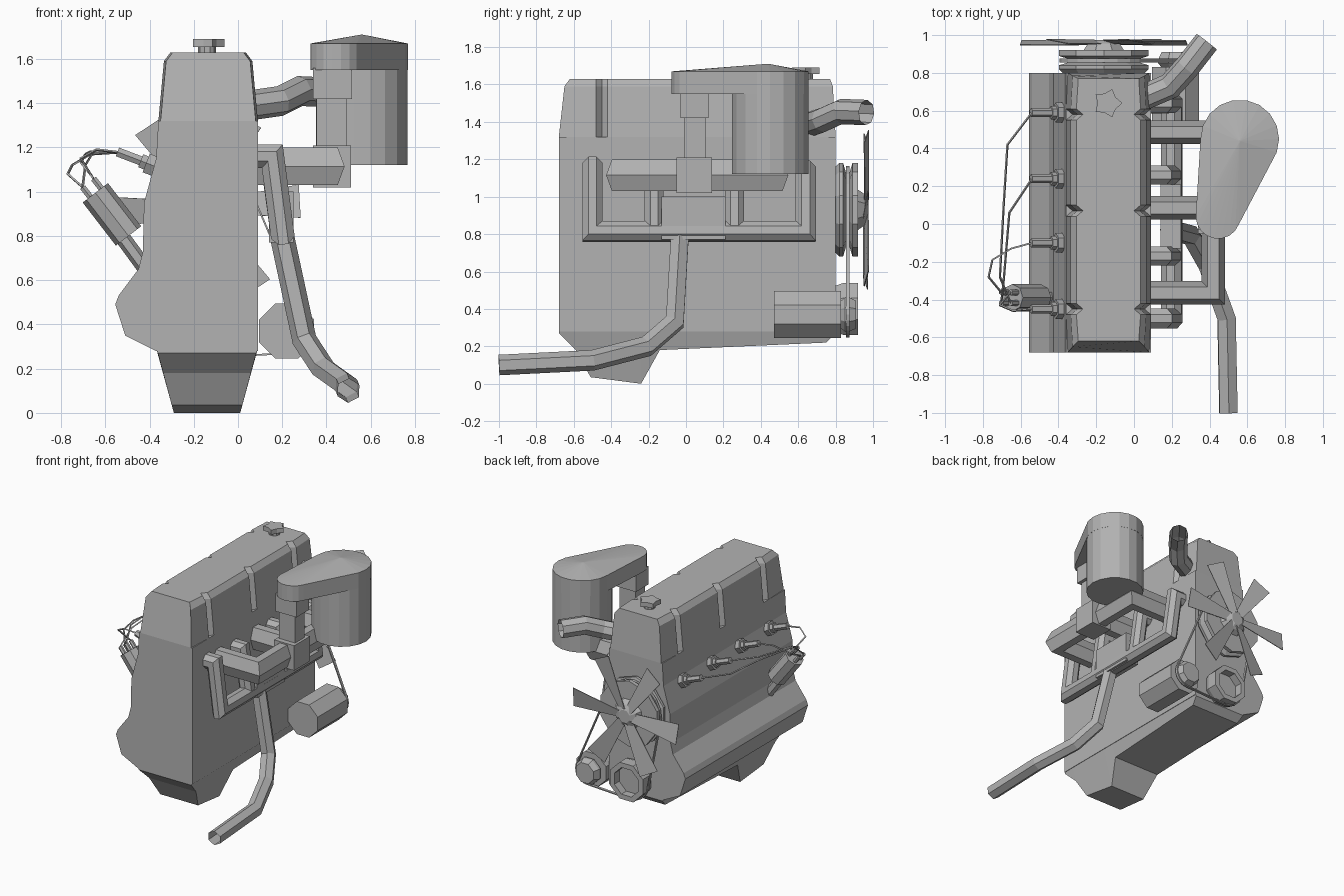
import bpy, bmesh, math
from mathutils import Vector, geometry

cube = bpy.data.objects.get("Cube")
if cube:
    bpy.data.objects.remove(cube, do_unlink=True)

metal = bpy.data.materials.new("engine_grey")
metal.use_nodes = True
GREY = (0.45, 0.45, 0.45, 1)
metal.diffuse_color = GREY
metal.node_tree.nodes["Principled BSDF"].inputs["Base Color"].default_value = GREY


def make(name, verts, faces):
    bm = bmesh.new()
    vs = [bm.verts.new(v) for v in verts]
    for f in faces:
        bm.faces.new([vs[i] for i in f])
    bmesh.ops.recalc_face_normals(bm, faces=bm.faces)
    mesh = bpy.data.meshes.new(name)
    bm.to_mesh(mesh)
    bm.free()
    mesh.materials.append(metal)
    ob = bpy.data.objects.new(name, mesh)
    bpy.context.collection.objects.link(ob)
    return ob


def loft(name, rings, start=True, end=True):
    """Skin a list of equal-length rings, with optional end caps."""
    n = len(rings[0])
    verts = [v for ring in rings for v in ring]
    faces = []
    for k in range(len(rings) - 1):
        for i in range(n):
            j = (i + 1) % n
            faces.append((k*n + i, k*n + j, k*n + n + j, k*n + n + i))
    if start:
        faces.append(range(n))
    if end:
        faces.append(range(len(verts) - n, len(verts)))
    return make(name, verts, faces)


def tube(name, path, rx, ry=None, sides=6, phase=0.0, end=True):
    """Sweep a polygon along a path with mitred corners."""
    pts = [Vector(p) for p in path]
    ry = ry or rx
    d = (pts[1] - pts[0]).normalized()
    ref = Vector((0, 1, 0)) if abs(d.z) > 0.8 else Vector((0, 0, 1))
    side = d.cross(ref).normalized()
    up = side.cross(d)
    angles = [phase + math.tau * i / sides for i in range(sides)]
    rings = [[pts[0] + side*rx*math.cos(a) + up*ry*math.sin(a) for a in angles]]
    for k in range(1, len(pts)):
        d = (pts[k] - pts[k-1]).normalized()
        nrm = d if k == len(pts) - 1 else d + (pts[k+1] - pts[k]).normalized()
        rings.append([v + d * ((pts[k] - v).dot(nrm) / d.dot(nrm)) for v in rings[-1]])
    return loft(name, rings, True, end)


def lathe(name, cx, cz, profile, sides=8):
    """Revolve (radius, y) pairs about an axis along y."""
    angles = [math.tau * (i + 0.5) / sides for i in range(sides)]
    return loft(name, [[(cx + r*math.cos(a), y, cz + r*math.sin(a)) for a in angles]
                       for r, y in profile])


def box(name, x0, x1, y0, y1, z0, z1):
    return loft(name, [[(x0, y0, z), (x1, y0, z), (x1, y1, z), (x0, y1, z)] for z in (z0, z1)])


def hull(circles, n=24):
    pts = [(x + r*math.cos(math.tau*i/n), y + r*math.sin(math.tau*i/n))
           for x, y, r in circles for i in range(n)]
    return [pts[i] for i in geometry.convex_hull_2d([Vector(p) for p in pts])]


# Cylinder block with the bulged lower left side
section = [(.09, 1.32), (.09, .28), (-.37, .28), (-.51, .35), (-.555, .49), (-.54, .53),
           (-.45, .65), (-.43, .73), (-.425, .95), (-.37, 1.15), (-.36, 1.32)]
loft("engine_block", [[(x, y, z) for x, z in section] for y in (-.68, .8)])


# Valve cover with bevelled top and V grooves down both sides
def cover_ring(y, inset=0.0, lean=0):
    half = [(.225, 1.32, 0), (.2, 1.59, .03), (.17, 1.63, .06)]
    left = [(-.135 - w + inset, y + lean*s, z) for w, z, s in half]
    right = [(-.135 + w - inset, y + lean*s, z) for w, z, s in reversed(half)]
    return left + right


rings = [cover_ring(-.68, .01, 1)]
for groove in (-.45, .07, .58):
    rings += [cover_ring(groove - .03), cover_ring(groove, .035), cover_ring(groove + .03)]
loft("valve_cover", rings + [cover_ring(.8, .01, -.5)])

# Oil pan with a deep sump at the front
pan = []
for y, z in ((-.68, .27), (-.59, .18), (-.51, .035), (-.24, 0), (-.14, .18), (.75, .22), (.8, .27)):
    w = .15 + .075 * z / .28
    pan.append([(-.14 - .228, y, .285), (-.14 + .228, y, .285), (-.14 + w, y, z), (-.14 - w, y, z)])
loft("oil_pan", pan)

# Star-shaped oil filler cap
tube("filler_neck", [(-.14, .64, 1.62), (-.14, .64, 1.665)], .04, sides=10)
star = [(r * math.cos(math.tau*i/10), r * math.sin(math.tau*i/10))
        for i, r in enumerate([.078, .053] * 5)]
loft("filler_cap", [[(-.14 + x, .64 + y, z) for x, y in star] for z in (1.655, 1.69)])

# Exhaust manifold and tailpipe
PH = math.pi / 6
tube("exhaust_manifold_loop", [(.07, -.5, 1.16), (.155, -.5, 1.16), (.2, -.5, .815), (.2, .64, .815),
                               (.155, .64, 1.14), (.07, .64, 1.14)], .058, sides=8, phase=PH * .75)
for i, y in enumerate((-.17, .26)):
    tube(f"exhaust_runner_{i+1}", [(.07, y, 1.14), (.155, y, 1.14), (.2, y, .82)],
         .055, sides=8, phase=PH * .75)
box("exhaust_collector", .14, .25, -.13, .21, .77, 1.0)
tube("exhaust_pipe", [(.19, -.03, .84), (.3, -.06, .33), (.385, -.21, .2), (.49, -.5, .125),
                      (.5, -1, .1)], .055, sides=6, end=False)

# Intake manifold: hexagonal U-shaped rail, centre branch and junction box
tube("intake_manifold_loop", [(.07, -.365, 1.115), (.42, -.365, 1.115), (.42, .485, 1.115),
                              (.07, .485, 1.115)], .062, .098)
tube("intake_branch", [(.07, .085, 1.115), (.42, .085, 1.115)], .062, .098)
box("intake_junction", .34, .51, -.05, .14, 1.02, 1.21)

# Carburettor column
box("carburettor_lower", .355, .49, -.01, .105, 1.2, 1.43)
box("carburettor_upper", .34, .515, -.03, .12, 1.42, 1.56)

# Air cleaner: round canister under a teardrop lid with a shallow peak
drop = hull([(.56, .45, .208), (.445, .04, .118)], 18)
lid = [[(x, y, z) for x, y in drop] for z in (1.55, 1.67)]
lid.append([(.56 + (x - .56)*.02, .44 + (y - .44)*.02, 1.71) for x, y in drop])
loft("air_cleaner_lid", lid)
tube("air_cleaner_canister", [(.56, .45, 1.12), (.56, .45, 1.56)], .207, sides=18)

# Coolant hose, open at its end
tube("coolant_hose", [(.05, .67, 1.39), (.19, .73, 1.41), (.28, .83, 1.455), (.385, .965, 1.45)],
     .068, sides=8, end=False)

# Water pump pulley and fan
FX, FZ = -.16, .93
lathe("fan_pulley", FX, FZ, [(.22, .79), (.25, .82), (.25, .84), (.2, .855), (.2, .875),
                             (.25, .89), (.25, .92), (.1, .92)], 10)
lathe("fan_hub", FX, FZ, [(.12, .915), (.09, .955), (.05, .975)], 8)
verts, faces = [], []
for k in range(6):
    a = math.tau * k / 6 + .06
    out = Vector((math.cos(a), 0, math.sin(a)))
    across = Vector((-math.sin(a), 0, math.cos(a)))
    for r, w, pitch in ((.05, -.03, -.01), (.44, -.075, -.012), (.44, .075, .012), (.05, .03, .01)):
        verts.append(Vector((FX, .962 + pitch, FZ)) + out*r + across*w)
    faces.append(range(4*k, 4*k + 4))
fan = make("fan_blades", verts, faces)
fan.modifiers.new("thickness", "SOLIDIFY").thickness = .005

# Crank pulley, hollow at the front, and generator with its pulley
lathe("crank_pulley", -.14, .4, [(.13, .79), (.15, .84), (.15, .92), (.11, .92), (.11, .86), (.04, .86)])
lathe("generator", .22, .37, [(.135, .47), (.135, .83)])
lathe("generator_pulley", .22, .37, [(.07, .82), (.1, .85), (.1, .87), (.08, .91)])

# Drive belt around the three pulleys
belt = hull([(FX, FZ, .235), (.22, .37, .105), (-.14, .4, .153)], 20)
strap = loft("drive_belt", [[(x, y, z) for x, z in belt] for y in (.855, .875)], False, False)
strap.modifiers.new("thickness", "SOLIDIFY").thickness = .008

# Spark plugs along the left side of the head
plug_ys = (-.45, -.1, .24, .59)
for i, y in enumerate(plug_ys):
    tube(f"spark_plug_nut_{i+1}", [(-.35, y, 1.105), (-.415, y, 1.13)], .052)
    tube(f"spark_plug_collar_{i+1}", [(-.41, y, 1.128), (-.44, y, 1.14)], .036)
    tube(f"spark_plug_rod_{i+1}", [(-.43, y, 1.136), (-.545, y, 1.18)], .024)

# Distributor, tilted outwards, with terminals and ignition wires
DY = -.39
tube("distributor_shaft", [(-.41, DY, .64), (-.52, DY, .79)], .035)
tube("distributor_body", [(-.495, DY, .8), (-.645, DY, .995)], .072, sides=8)
bends = ([(-.71, -.43, 1.15), (-.64, -.46, 1.19)],
         [(-.77, -.28, 1.08), (-.75, -.19, 1.12), (-.65, -.13, 1.18)],
         [(-.69, -.3, 1.12), (-.66, .06, 1.17)],
         [(-.71, -.28, 1.13), (-.69, .1, 1.17), (-.67, .42, 1.18)])
for i, y in enumerate(plug_ys):
    a = math.tau * (i + .5) / 4
    dx, dy = .035 * math.cos(a), .04 * math.sin(a)
    foot = Vector((-.635 + dx, DY + dy, .985 + dx*.78))
    tip = foot + Vector((-.043, 0, .055))
    tube(f"distributor_terminal_{i+1}", [foot, tip], .016)
    tube(f"ignition_wire_{i+1}", [tip, *bends[i], (-.54, y, 1.178)], .006, sides=4)
